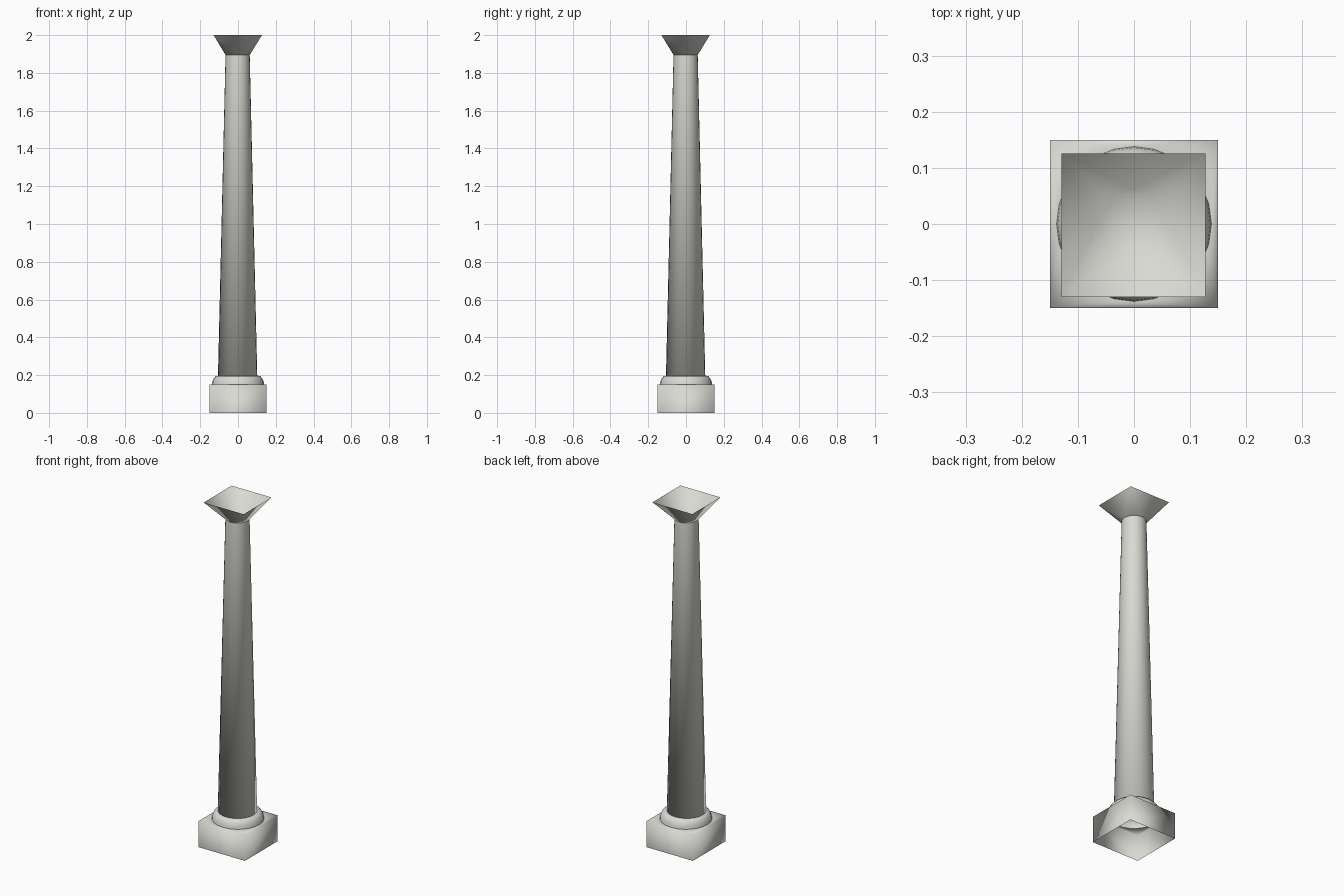
import bpy
import bmesh
from math import cos, sin, pi

if "Cube" in bpy.data.objects:
    bpy.data.objects.remove(bpy.data.objects["Cube"])

SIDES = 24  # multiple of four, so the square corners share the round arcs evenly
CX = CY = -0.002  # the shaft and capital sit a touch off centre

stone = bpy.data.materials.new("pale stone")
stone.diffuse_color = (0.70, 0.70, 0.66, 1)
stone.use_nodes = True
stone.node_tree.nodes["Principled BSDF"].inputs["Base Color"].default_value = stone.diffuse_color


def circle(r, z, x=0, y=0):
    return [(x + r * cos(2 * pi * i / SIDES), y + r * sin(2 * pi * i / SIDES), z)
            for i in range(SIDES)]


def square(h, z, x=0, y=0):
    return [(x + sx * h, y + sy * h, z) for sx, sy in ((1, 1), (-1, 1), (-1, -1), (1, -1))]


def loft(name, loops, cap_bottom=False):
    """Skin loops from low to high; a square next to a circle is joined by corner fans."""
    bm = bmesh.new()
    rings = [[bm.verts.new(p) for p in loop] for loop in loops]
    for a, b in zip(rings, rings[1:]):
        if len(a) == len(b):
            for i in range(len(a)):
                j = (i + 1) % len(a)
                bm.faces.new((a[i], a[j], b[j], b[i]))
            continue
        low_square = len(a) == 4
        sq, ro = (a, b) if low_square else (b, a)
        arc = SIDES // 4
        for k in range(4):
            tris = [(sq[k - 1], sq[k], ro[k * arc])]
            tris += [(sq[k], ro[(i + 1) % SIDES], ro[i])
                     for i in range(k * arc, (k + 1) * arc)]
            for t in tris:
                bm.faces.new(t if low_square else t[::-1])
    if cap_bottom:
        bm.faces.new(rings[0][::-1])
    for f in bm.faces:
        f.smooth = True
    mesh = bpy.data.meshes.new(name)
    bm.to_mesh(mesh)
    bm.free()
    mesh.materials.append(stone)
    obj = bpy.data.objects.new(name, mesh)
    bpy.context.collection.objects.link(obj)
    return obj


# Square plinth, open below, with a round opening on top
loft("plinth", [square(0.15, 0), square(0.15, 0.15), circle(0.138, 0.15)])

# Rounded moulding between plinth and shaft
loft("base_moulding", [circle(r, z) for r, z in
                       ((0.138, 0.15), (0.136, 0.165), (0.129, 0.182), (0.118, 0.194), (0.1, 0.198))])

# Tapered shaft, closed underneath
loft("shaft", [circle(0.104, 0.197, CX, CY), circle(0.064, 1.895, CX, CY)], cap_bottom=True)

# Flared capital: round foot opening to a hollow square
loft("capital", [circle(0.064, 1.895, CX, CY), square(0.128, 2.0, -0.001, -0.002)], cap_bottom=True)
